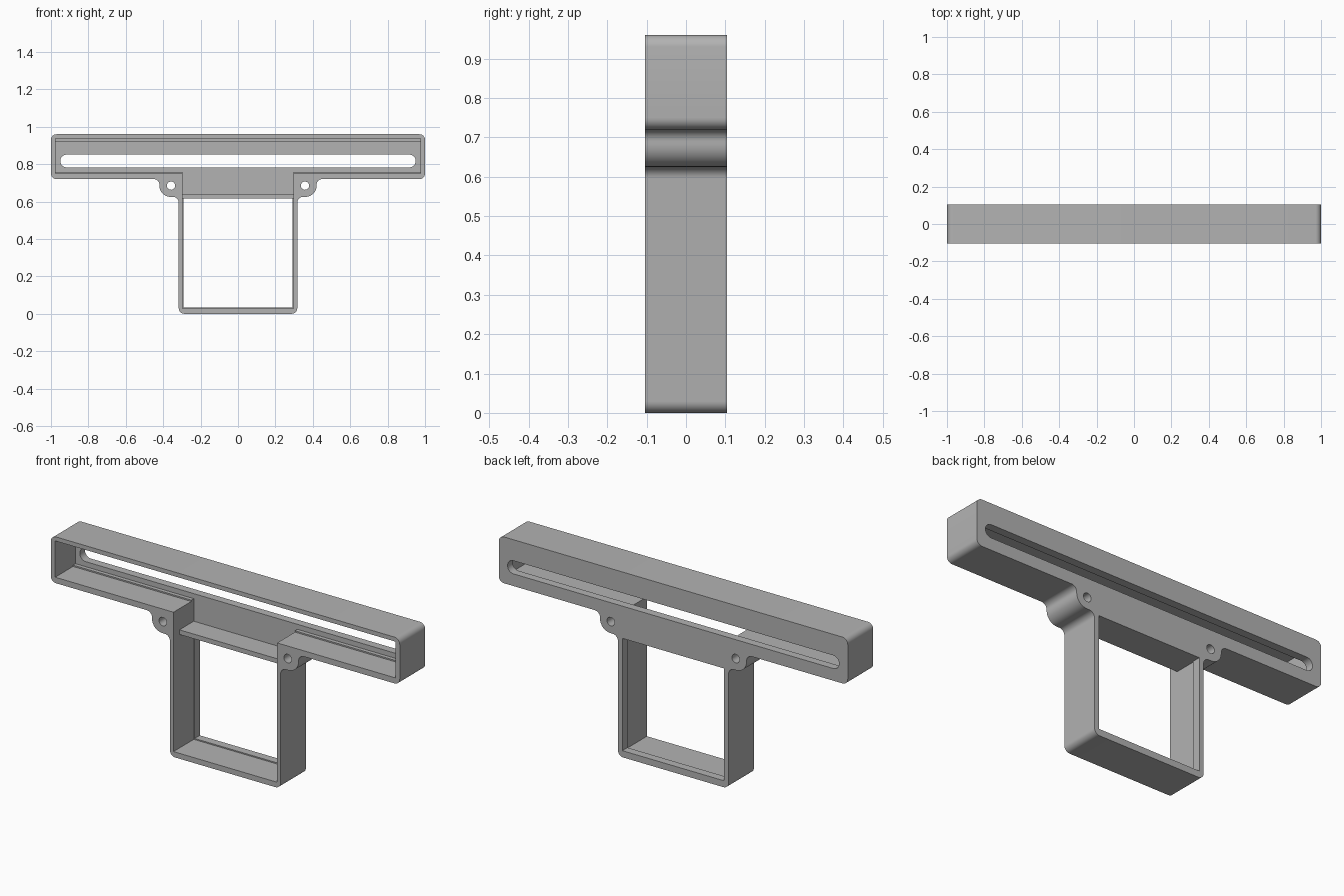
import bpy, bmesh, math
from mathutils import Vector

cube = bpy.data.objects.get("Cube")
if cube:
    bpy.data.objects.remove(cube)

FRONT, BACK = -0.104, 0.104
PLATE = 0.062          # front side of the back plate

grey = bpy.data.materials.new("plain grey")
grey.use_nodes = True
grey.diffuse_color = (0.45, 0.45, 0.45, 1)
grey.node_tree.nodes["Principled BSDF"].inputs["Base Color"].default_value = grey.diffuse_color


def rounded(corners, steps=8):
    """Polygon outline from (x, z, radius) corners, with round fillets."""
    out = []
    for i, (x, z, r) in enumerate(corners):
        p = Vector((x, z))
        if r == 0:
            out.append(p)
            continue
        a = (Vector(corners[i - 1][:2]) - p).normalized()
        b = (Vector(corners[(i + 1) % len(corners)][:2]) - p).normalized()
        half = a.angle(b) / 2
        centre = p + (a + b).normalized() * r / math.sin(half)
        start, end = p + a * r / math.tan(half), p + b * r / math.tan(half)
        u, v = start - centre, end - centre
        sweep = u.angle(v)
        for k in range(steps + 1):
            t = k / steps
            out.append(centre + (u * math.sin((1 - t) * sweep)
                                 + v * math.sin(t * sweep)) / math.sin(sweep))
    return out


def mirrored(half):
    """Complete a right-hand outline with its left-hand reflection."""
    return half + [(-x, z, r) for x, z, r in reversed(half)]


def rect(x0, x1, z0, z1, r=0):
    return [(x0, z0, r), (x1, z0, r), (x1, z1, r), (x0, z1, r)]


def prism(name, corners, y0, y1, steps=8):
    bm = bmesh.new()
    face = bm.faces.new([bm.verts.new((p.x, y0, p.y)) for p in rounded(corners, steps)])
    side = bmesh.ops.extrude_face_region(bm, geom=[face])
    verts = [g for g in side["geom"] if isinstance(g, bmesh.types.BMVert)]
    bmesh.ops.translate(bm, verts=verts, vec=(0, y1 - y0, 0))
    bmesh.ops.recalc_face_normals(bm, faces=bm.faces)
    mesh = bpy.data.meshes.new(name)
    bm.to_mesh(mesh)
    bm.free()
    mesh.materials.append(grey)
    obj = bpy.data.objects.new(name, mesh)
    bpy.context.collection.objects.link(obj)
    return obj


def select(obj):
    bpy.ops.object.select_all(action='DESELECT')
    obj.select_set(True)
    bpy.context.view_layer.objects.active = obj


def cut(target, cutter):
    mod = target.modifiers.new("cut", 'BOOLEAN')
    mod.operation, mod.solver, mod.object = 'DIFFERENCE', 'EXACT', cutter
    select(target)
    bpy.ops.object.modifier_apply(modifier=mod.name)
    bpy.data.objects.remove(cutter)


# Bracket body: long bar, two screw ears and a hanging square frame
body = prism("bracket_body", mirrored([
    (0.317, 0, 0.03), (0.317, 0.625, 0.03), (0.42, 0.625, 0.059),
    (0.42, 0.72, 0.03), (1, 0.72, 0.03), (1, 0.96, 0.03)]), FRONT, BACK)

# T-shaped hollow, open to the front
cut(body, prism("hollow", mirrored([
    (0.297, 0.028, 0), (0.297, 0.75, 0), (0.975, 0.75, 0), (0.975, 0.938, 0)]),
    FRONT - 0.1, PLATE))

# Window through the lower frame, leaving a thin lip at the back
cut(body, prism("window", rect(-0.292, 0.292, 0.034, 0.616), 0, BACK + 0.1))

# Long round-ended slot in the back plate
cut(body, prism("slot", rect(-0.95, 0.95, 0.783, 0.851, 0.0339), 0, BACK + 0.1, 10))

# Screw holes through the ears
for side in (-1, 1):
    x = side * 0.358
    cut(body, prism("hole", rect(x - 0.022, x + 0.022, 0.663, 0.707, 0.0219),
                    FRONT - 0.1, BACK + 0.1))

select(body)
bpy.ops.object.shade_smooth_by_angle(angle=math.radians(30))

# Shelf across the top of the lower frame, set back from the front
prism("shelf", rect(-0.3, 0.3, 0.616, 0.64), -0.055, PLATE + 0.005)

# Small ledges inside the bar, along the back plate
prism("upper_ledge", rect(-0.98, 0.98, 0.921, 0.942), PLATE - 0.02, PLATE + 0.005)
for side, name in ((1, "left"), (-1, "right")):
    x0, x1 = sorted((side * 0.297, side * 0.98))
    prism(name + "_lower_ledge", rect(x0, x1, 0.745, 0.757), PLATE - 0.02, PLATE + 0.005)
